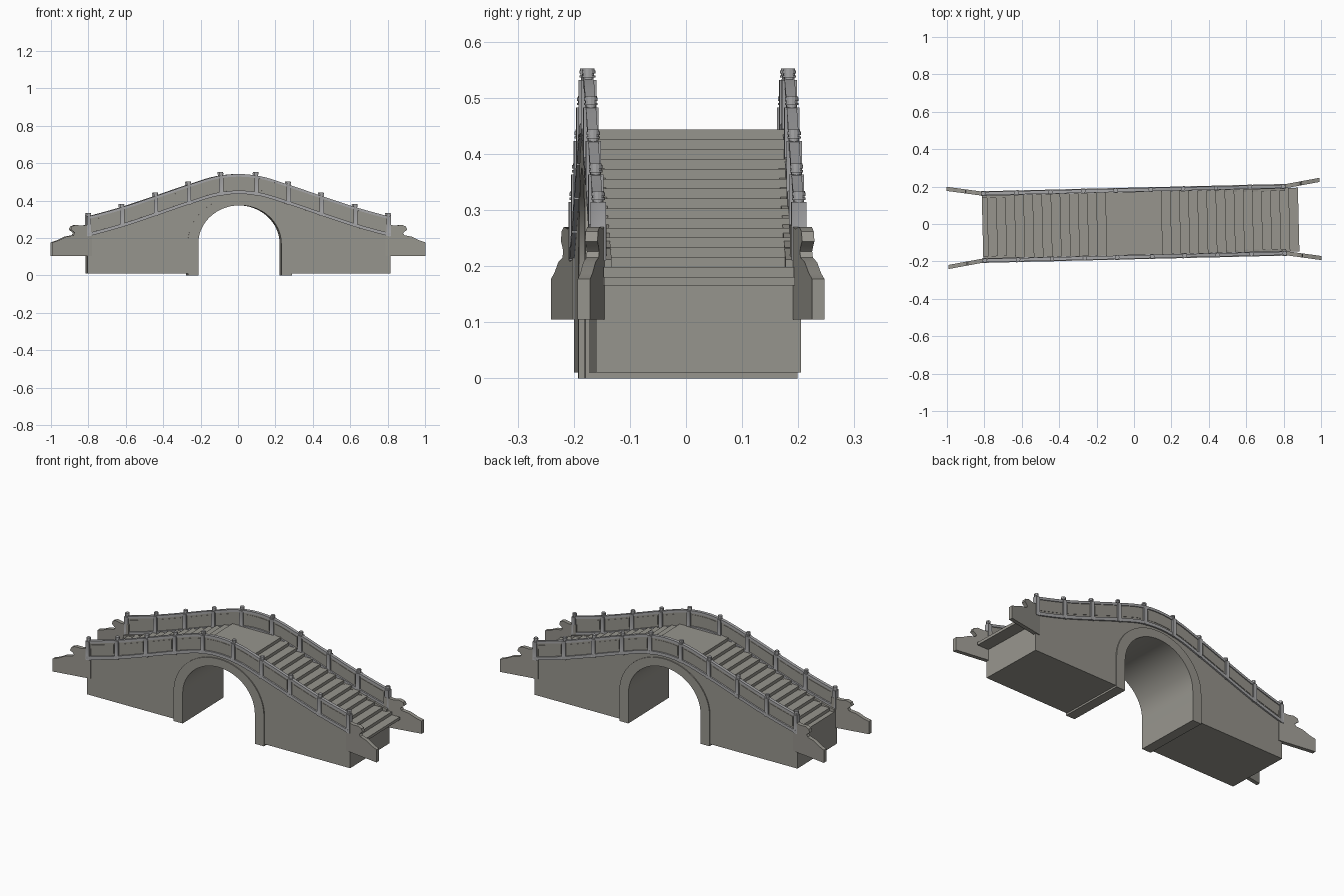
import bpy, bmesh, math
from mathutils import Matrix

if "Cube" in bpy.data.objects:
    bpy.data.objects.remove(bpy.data.objects["Cube"])


def material(name, rgb):
    m = bpy.data.materials.new(name)
    m.diffuse_color = (*rgb, 1)
    m.use_nodes = True
    m.node_tree.nodes["Principled BSDF"].inputs["Base Color"].default_value = m.diffuse_color
    return m


STONE = material("warm grey stone", (0.31, 0.30, 0.268))
PALE = material("pale grey stone", (0.38, 0.38, 0.388))
# the whole bridge sits slightly turned on its base
TURN = Matrix.Translation((0.0, 0.003, 0)) @ Matrix.Rotation(0.024, 4, 'Z')


def finish(bm, name, mat, smooth=True):
    bmesh.ops.recalc_face_normals(bm, faces=bm.faces[:])
    me = bpy.data.meshes.new(name)
    bm.to_mesh(me)
    bm.free()
    me.transform(TURN)
    me.materials.append(mat)
    if smooth:
        me.shade_smooth()
        me.set_sharp_from_angle(angle=math.radians(28))
    ob = bpy.data.objects.new(name, me)
    bpy.context.collection.objects.link(ob)
    return ob


def prism(name, pts, y0, y1, mat, shear=None):
    """Extrude an (x, z) outline from y0 to y1."""
    bm = bmesh.new()
    f = bm.faces.new([bm.verts.new((x, y0, z)) for x, z in pts])
    r = bmesh.ops.extrude_face_region(bm, geom=[f])
    for v in r["geom"]:
        if isinstance(v, bmesh.types.BMVert):
            v.co.y = y1
    if shear:
        for v in bm.verts:
            v.co.y += shear(v.co.x)
    return finish(bm, name, mat)


# curved height of the parapet base, sampled at the posts
POST_X = [0.094, 0.267, 0.443, 0.624, 0.802]
KX = [-0.094] + POST_X + [0.98]
KZ = [0.432, 0.432, 0.383, 0.323, 0.263, 0.214, 0.172]


def deck(x):
    x = abs(x)
    if x < POST_X[0]:
        return 0.432 + 0.008 * (1 - (x / POST_X[0]) ** 2)
    i = 1
    while i < 5 and x > KX[i + 1]:
        i += 1

    def slope(j):
        return (KZ[j + 1] - KZ[j - 1]) / (KX[j + 1] - KX[j - 1]) if j < 6 else -0.25
    h = KX[i + 1] - KX[i]
    t = (x - KX[i]) / h
    return ((2*t**3 - 3*t**2 + 1) * KZ[i] + (t**3 - 2*t*t + t) * h * slope(i)
            + (3*t*t - 2*t**3) * KZ[i + 1] + (t**3 - t*t) * h * slope(i + 1))


def strip(name, x0, x1, lo, hi, yc, hy, mat, n):
    """Bar that follows the deck curve between two offsets."""
    xs = [x0 + (x1 - x0) * i / n for i in range(n + 1)]
    pts = [(x, deck(x) + lo) for x in xs] + [(x, deck(x) + hi) for x in reversed(xs)]
    prism(name, pts, yc - hy, yc + hy, mat)


def arch(rx, rz, foot, n=32):
    spring = 0.17
    pts = [(-rx, foot)]
    for i in range(n + 1):
        a = math.pi * (1 - i / n)
        pts.append((rx * math.cos(a) + 0.005, spring + rz * math.sin(a)))
    pts[0] = (-rx + 0.005, foot)
    return pts + [(rx + 0.005, foot)]


END, HALF = 0.81, 0.183
opening = [(-END, 0.01)] + arch(0.25, 0.23, 0.01) + [(END, 0.01)]

# spandrel walls
top = [(END - 2 * END * i / 54, deck(END - 2 * END * i / 54)) for i in range(55)]
for s, side in ((-1, "front"), (1, "back")):
    prism(side + "_spandrel_wall", opening + top, s * 0.155, s * HALF, STONE)

# stepped core: landing in the middle, stairs down each side
STEPS, LAND, RUN, DROP, CREST = 15, 0.15, 0.0487, 0.0175, 0.443
stairs = [(END, 0.165), (LAND + STEPS * RUN, 0.165)]
for i in range(STEPS, 0, -1):
    z = CREST - i * DROP
    stairs += [(LAND + i * RUN, z), (LAND + (i - 1) * RUN, z)]
stairs += [(LAND, CREST), (-LAND, CREST)]
for i in range(1, STEPS):
    z = CREST - i * DROP
    stairs += [(-LAND - (i - 1) * RUN, z), (-min(LAND + i * RUN, END), z)]
prism("stepped_core", opening + stairs, -0.17, 0.17, STONE)

# arch ring, standing a little proud and reaching the ground
prism("arch_ring", arch(0.222, 0.205, 0) + arch(0.278, 0.252, 0)[::-1],
      -HALF - 0.006, HALF + 0.006, STONE)


def post(name, x, y):
    """Square post with recessed faces and a ridged round cap."""
    z0, z1 = deck(x) - 0.004, deck(x) + 0.1
    bm = bmesh.new()
    bmesh.ops.create_cube(bm, size=1, matrix=Matrix.Translation((x, y, (z0 + z1) / 2))
                          @ Matrix.Diagonal((0.023, 0.027, z1 - z0, 1)))
    bm.normal_update()
    sides = [f for f in bm.faces if abs(f.normal.z) < 0.5]
    bmesh.ops.inset_individual(bm, faces=sides, thickness=0.006, depth=-0.0015)
    z = z1
    for r, h in ((0.009, 0.004), (0.012, 0.004), (0.010, 0.003), (0.012, 0.006), (0.0105, 0.003)):
        bmesh.ops.create_cone(bm, cap_ends=True, segments=12, radius1=r, radius2=r, depth=h,
                              matrix=Matrix.Translation((x, y, z + h / 2)))
        z += h
    finish(bm, name, PALE)


# parapets
posts = sorted([-x for x in POST_X] + POST_X)
YR = 0.179
for s, side in ((-1, "front"), (1, "back")):
    y = s * YR
    strip(side + "_coping", -END, END, -0.004, 0.014, y, 0.0125, PALE, 54)
    strip(side + "_top_rail", -0.802, 0.802, 0.088, 0.102, y, 0.009, PALE, 54)
    for i, x in enumerate(posts):
        post(f"{side}_post_{i + 1}", x, y)
    for i, (a, b) in enumerate(zip(posts, posts[1:])):
        strip(f"{side}_panel_{i + 1}", a, b, 0.012, 0.09, y, 0.004, STONE, 6)
        strip(f"{side}_raised_panel_{i + 1}", a + 0.02, b - 0.02, 0.026, 0.078, y, 0.006, STONE, 5)

# scrolled wing walls flaring outward at the four corners
WING = [(0.785, 0.105), (0.997, 0.105), (0.997, 0.177), (0.965, 0.187), (0.925, 0.207),
        (0.885, 0.215), (0.878, 0.226), (0.888, 0.236), (0.9, 0.244), (0.893, 0.262),
        (0.872, 0.27), (0.835, 0.266), (0.785, 0.274)]
for sx, end in ((-1, "left"), (1, "right")):
    for sy, side in ((-1, "front"), (1, "back")):
        prism(f"{side}_{end}_wing_wall", [(sx * x, z) for x, z in WING],
              sy * 0.168, sy * 0.19, STONE,
              shear=lambda x, sy=sy: sy * 0.16 * (abs(x) - 0.81))
